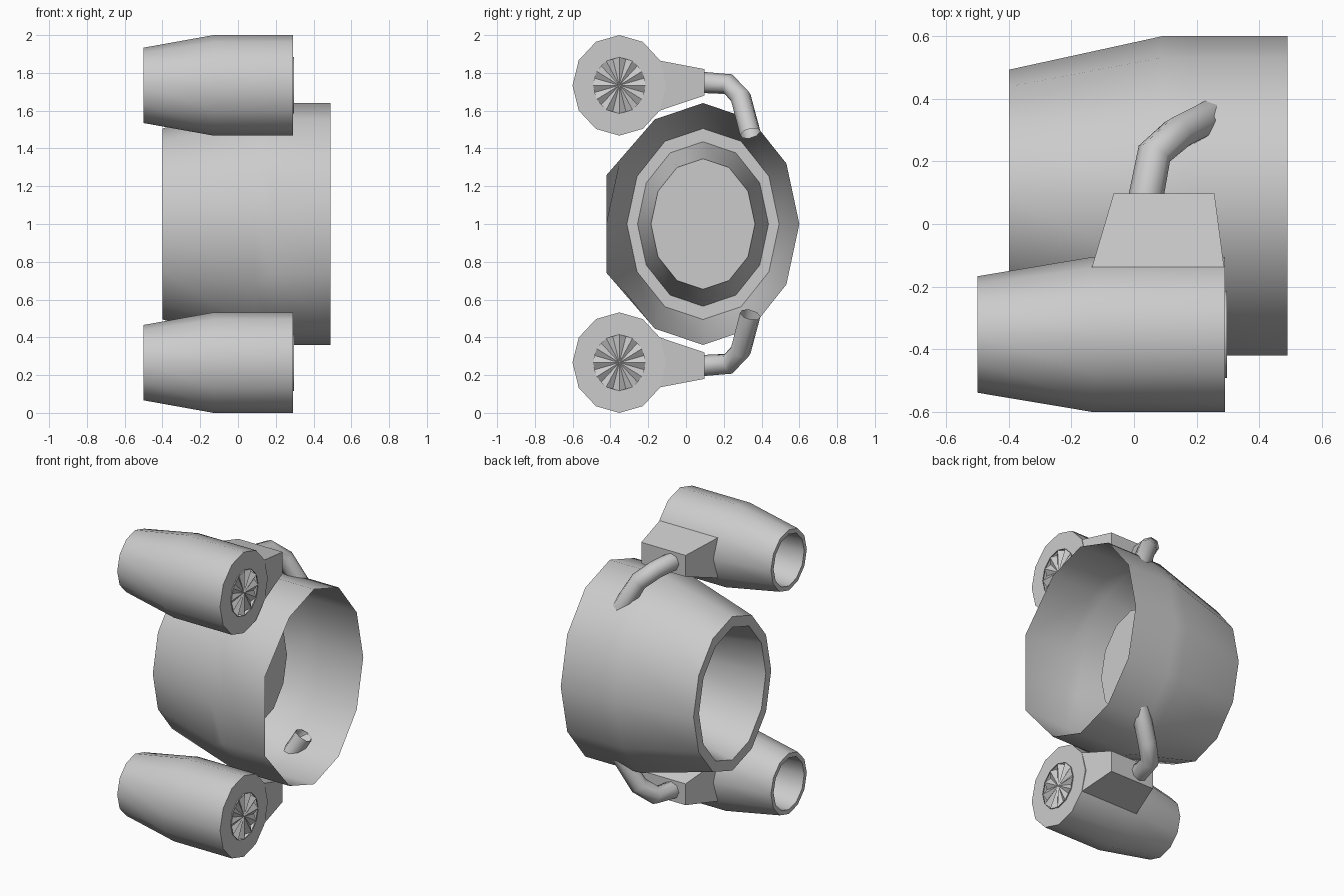
import bpy, bmesh, math

if "Cube" in bpy.data.objects:
    bpy.data.objects.remove(bpy.data.objects["Cube"], do_unlink=True)

# Single grey paint
grey = bpy.data.materials.new("hull_grey")
grey.use_nodes = True
grey.diffuse_color = (0.6, 0.6, 0.6, 1)
grey.node_tree.nodes["Principled BSDF"].inputs["Base Color"].default_value = (0.6, 0.6, 0.6, 1)

SIDES = 12


def finish(name, bm, flat_rule=lambda c: False, angle=42):
    """Turn a bmesh into a shaded object."""
    mesh = bpy.data.meshes.new(name)
    for f in bm.faces:
        f.smooth = not flat_rule(f.calc_center_median())
    bm.to_mesh(mesh)
    bm.free()
    mesh.materials.append(grey)
    mesh.set_sharp_from_angle(angle=math.radians(angle))
    obj = bpy.data.objects.new(name, mesh)
    bpy.context.collection.objects.link(obj)
    return obj


def loft(centre, radii, stations):
    """Skin oval rings along x; stations are (x, scale), the first ring is capped."""
    bm = bmesh.new()
    rings = []
    for x, s in stations:
        ring = []
        for k in range(SIDES):
            a = math.tau * k / SIDES
            ring.append(bm.verts.new((x, centre[0] + radii[0] * s * math.cos(a),
                                      centre[1] + radii[1] * s * math.sin(a))))
        rings.append(ring)
    for p, q in zip(rings, rings[1:]):
        for k in range(SIDES):
            n = (k + 1) % SIDES
            bm.faces.new((p[k], p[n], q[n], q[k]))
    bm.faces.new(rings[0][::-1])
    return bm, rings


# Main shell: closed bore at one end, open collar with a flattened front at the other
bm, rings = loft((0.09, 1.0), (0.51, 0.64),
                 [(0.1, 0.54), (-0.4, 0.68), (-0.4, 0.79), (0.09, 1), (0.18, 1), (0.49, 1)])
for ring in rings[-2:]:
    for k, z in ((5, 1.26), (7, 0.74)):
        ring[k].co.y, ring[k].co.z = -0.42, z
finish("main_shell", bm, lambda c: c.x > 0.12)

for label, side in (("upper", 1), ("lower", -1)):
    centre = (-0.353, 1 + side * 0.734)
    radii = (0.248, 0.266)

    # Engine pod with a rear bore and a raised fan collar
    bm, _ = loft(centre, radii, [(-0.13, 0.55), (-0.5, 0.64), (-0.5, 0.75),
                                 (-0.13, 1), (0.29, 1), (0.29, 0.56), (0.297, 0.56)])
    finish(label + "_engine", bm)

    # Fan rosette with pleated blades
    bm = bmesh.new()
    hub = bm.verts.new((0.292, *centre))
    rim = []
    for k in range(2 * SIDES):
        a = math.tau * k / (2 * SIDES)
        s = 0.56 if k % 2 == 0 else 0.56 * math.cos(math.pi / SIDES)
        rim.append(bm.verts.new((0.297 if k % 2 == 0 else 0.272,
                                 centre[0] + radii[0] * s * math.cos(a),
                                 centre[1] + radii[1] * s * math.sin(a))))
    for k in range(2 * SIDES):
        bm.faces.new((hub, rim[k], rim[(k + 1) % (2 * SIDES)]))
    finish(label + "_fan", bm, lambda c: True)

    # Tapered pylon behind the pod
    bm = bmesh.new()
    for y, x0, x1, z0, z1 in ((-0.14, -0.135, 0.288, 0.6, 0.865),
                              (0.097, -0.065, 0.257, 0.68, 0.82)):
        for x in (x0, x1):
            for z in (z0, z1):
                bm.verts.new((x, y, 1 + side * z))
    bmesh.ops.convex_hull(bm, input=bm.verts[:])
    bmesh.ops.recalc_face_normals(bm, faces=bm.faces[:])
    finish(label + "_pylon", bm, lambda c: True)

    # Bent pipe from the pylon into the shell
    curve = bpy.data.curves.new(label + "_pipe", "CURVE")
    curve.dimensions = "3D"
    curve.bevel_depth = 0.056
    curve.bevel_resolution = 2
    path = [(0.037, 0.08, 0.75), (0.065, 0.225, 0.74), (0.14, 0.29, 0.67), (0.24, 0.34, 0.48)]
    spline = curve.splines.new("POLY")
    spline.points.add(len(path) - 1)
    for point, (x, y, z) in zip(spline.points, path):
        point.co = (x, y, 1 + side * z, 1)
    curve.materials.append(grey)
    pipe = bpy.data.objects.new(label + "_pipe", curve)
    bpy.context.collection.objects.link(pipe)
    bpy.ops.object.select_all(action="DESELECT")
    pipe.select_set(True)
    bpy.context.view_layer.objects.active = pipe
    bpy.ops.object.convert(target="MESH")
